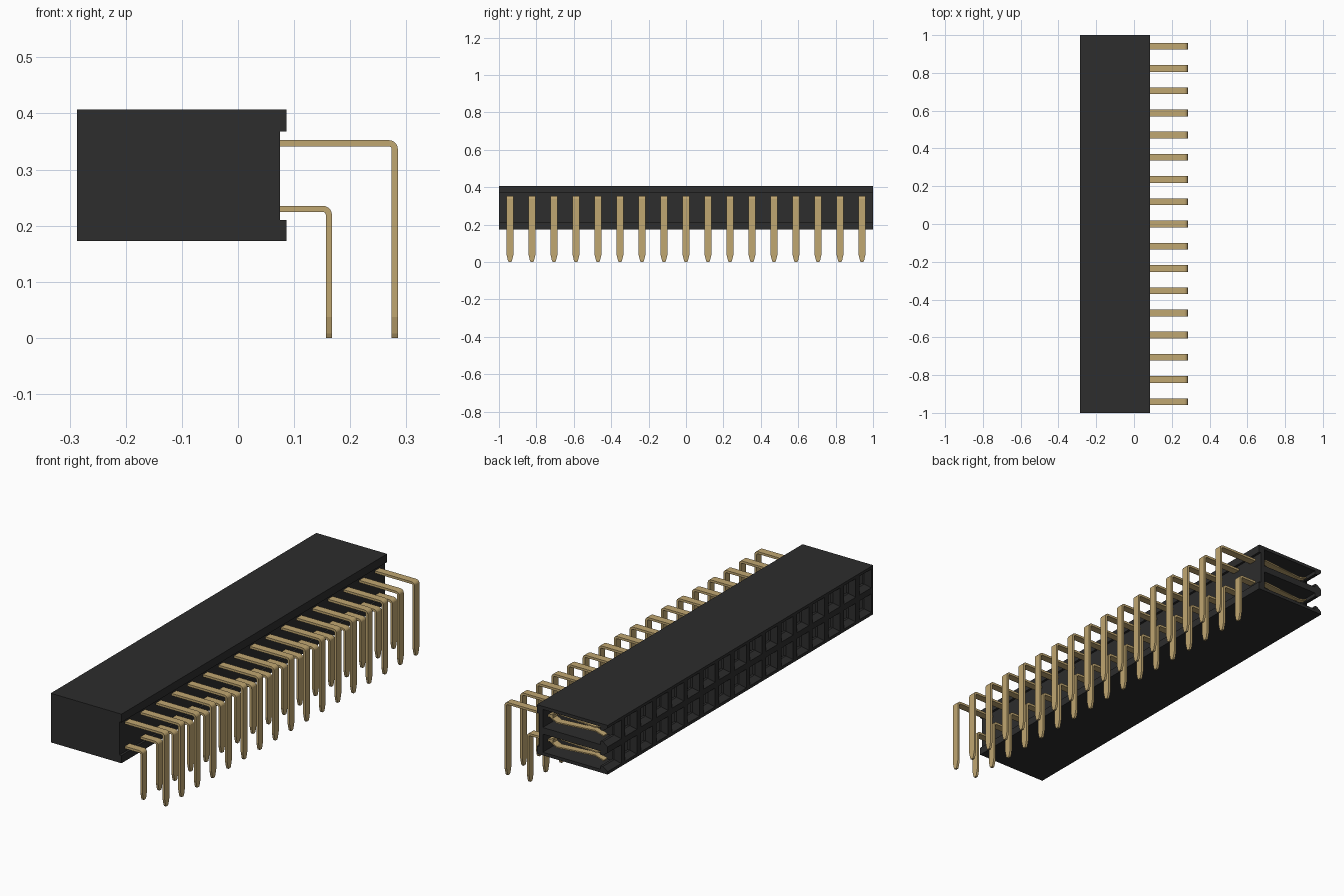
import bpy, bmesh, math

if "Cube" in bpy.data.objects:
    bpy.data.objects.remove(bpy.data.objects["Cube"], do_unlink=True)

COUNT = 17
PITCH = 2.0 / COUNT
ROWS = {"upper": (0.347, 0.2795), "lower": (0.230, 0.162)}   # pin height, leg x


def material(name, rgb, rough, metal=0.0):
    m = bpy.data.materials.new(name)
    m.use_nodes = True
    m.diffuse_color = (*rgb, 1)
    b = m.node_tree.nodes["Principled BSDF"]
    b.inputs["Base Color"].default_value = (*rgb, 1)
    b.inputs["Roughness"].default_value = rough
    b.inputs["Metallic"].default_value = metal
    return m


black = material("black plastic", (0.026, 0.026, 0.026), 0.6)
gold = material("gold metal", (0.53, 0.385, 0.165), 0.4)


def finish(bm, name, mat):
    bmesh.ops.recalc_face_normals(bm, faces=bm.faces)
    me = bpy.data.meshes.new(name)
    bm.to_mesh(me)
    bm.free()
    me.materials.append(mat)
    ob = bpy.data.objects.new(name, me)
    bpy.context.collection.objects.link(ob)
    return ob


def loft(bm, rings):
    """Join four-cornered rings into a closed bar."""
    vs = [[bm.verts.new(p) for p in r] for r in rings]
    for a, b in zip(vs, vs[1:]):
        for i in range(4):
            j = (i + 1) % 4
            bm.faces.new((a[i], a[j], b[j], b[i]))
    bm.faces.new(vs[0])
    bm.faces.new(vs[-1][::-1])


def ribbon(bm, y, path, thick):
    """Sweep a flat strip along (x, z, direction angle, half width) points."""
    rings = []
    for x, z, ang, hw in path:
        nx, nz = -math.sin(ang) * thick / 2, math.cos(ang) * thick / 2
        rings.append([(x + nx, y - hw, z + nz), (x + nx, y + hw, z + nz),
                      (x - nx, y + hw, z - nz), (x - nx, y - hw, z - nz)])
    loft(bm, rings)


def cell_y(i):
    return -1 + PITCH * (i + 0.5)


# Housing: side profile with a shallow channel behind, extruded lengthwise
profile = [(-0.287, 0.173), (0.086, 0.173), (0.086, 0.21), (0.075, 0.21),
           (0.075, 0.368), (0.086, 0.368), (0.086, 0.407), (-0.287, 0.407)]
bm = bmesh.new()
face = bm.faces.new([bm.verts.new((x, -1, z)) for x, z in profile])
ext = bmesh.ops.extrude_face_region(bm, geom=[face])
bmesh.ops.translate(bm, vec=(0, 2, 0),
                    verts=[v for v in ext["geom"] if isinstance(v, bmesh.types.BMVert)])
housing = finish(bm, "housing", black)

# Sockets: funnel, throat and cavity; the last pair is open at the end
sections = [(-0.297, 0.052), (-0.262, 0.026), (-0.25, 0.026), (-0.25, 0.043), (0.055, 0.043)]
bm = bmesh.new()
for z in (0.29 + PITCH / 2, 0.29 - PITCH / 2):
    for i in range(COUNT):
        y = cell_y(i)
        rings = []
        for x, h in sections:
            right = 0.1 if i == COUNT - 1 else h
            rings.append([(x, y - h, z - h), (x, y + right, z - h),
                          (x, y + right, z + h), (x, y - h, z + h)])
        loft(bm, rings)
cutter = finish(bm, "socket_cutter", black)
cutter.hide_render = True
mod = housing.modifiers.new("sockets", "BOOLEAN")
mod.operation = "DIFFERENCE"
mod.solver = "EXACT"
mod.object = cutter
bpy.context.view_layer.objects.active = housing
bpy.ops.object.modifier_apply(modifier=mod.name)
bpy.data.objects.remove(cutter, do_unlink=True)

# Bent pins with tapered tips, and spring contacts inside the sockets
T, HW, R = 0.011, 0.018, 0.011
for row, (z, leg) in ROWS.items():
    path = [(0.03, z, 0, HW)]
    for k in range(6):
        a = math.pi / 2 * k / 5
        path.append((leg - R + R * math.sin(a), z - R + R * math.cos(a), -a, HW))
    path += [(leg, 0.037, -math.pi / 2, HW), (leg, 0.008, -math.pi / 2, 0.011),
             (leg, 0, -math.pi / 2, 0.007)]
    pins, springs = bmesh.new(), bmesh.new()
    for i in range(COUNT):
        y = cell_y(i)
        ribbon(pins, y, path, T)
        for s in (1, -1):
            ribbon(springs, y, [(0.045, z + s * 0.004, 0, HW), (0.01, z + s * 0.022, 0, HW),
                                (-0.19, z + s * 0.009, 0, HW * 0.8),
                                (-0.235, z + s * 0.022, 0, HW * 0.8)], 0.006)
    finish(pins, row + "_pins", gold)
    finish(springs, row + "_contacts", gold)
